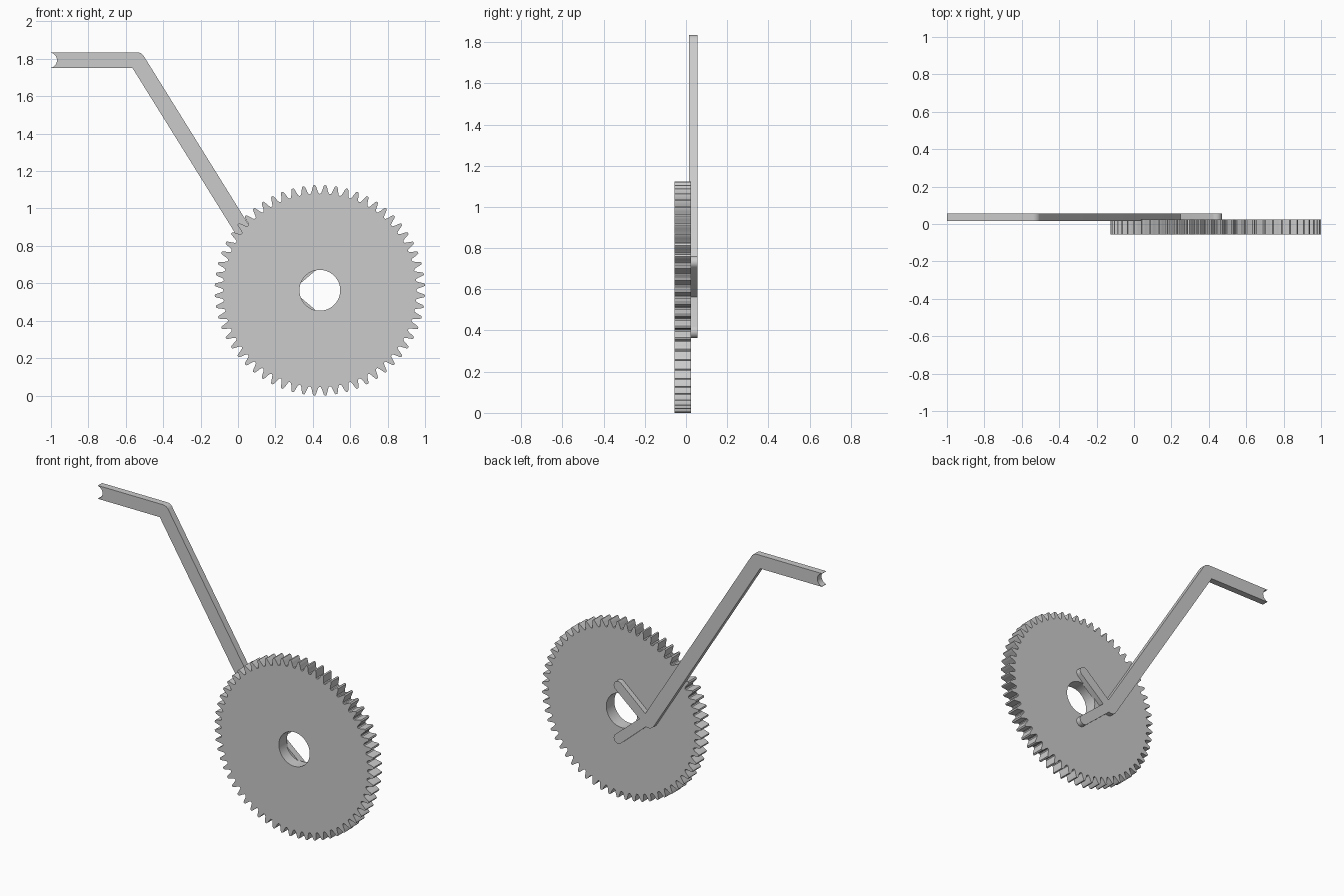
import bpy, bmesh
from math import radians, degrees, cos, sin, tan, pi, atan2

if "Cube" in bpy.data.objects:
    bpy.data.objects.remove(bpy.data.objects["Cube"])

GX, GZ = 0.4375, 0.5625          # gear axis


def arc(cx, cz, r, a0, a1, n):
    """Points on an arc in the XZ plane, angles in degrees."""
    angles = [radians(a0 + (a1 - a0) * i / n) for i in range(n + 1)]
    return [(cx + r * cos(a), cz + r * sin(a)) for a in angles]


def plate(name, loops, y0, y1):
    """Fill closed XZ outlines (later ones are holes) and extrude along y."""
    bm = bmesh.new()
    for pts in loops:
        vs = [bm.verts.new((x, y0, z)) for x, z in pts]
        for i, v in enumerate(vs):
            bm.edges.new((vs[i - 1], v))
    bmesh.ops.triangle_fill(bm, use_beauty=True, use_dissolve=False, edges=bm.edges[:])
    ext = bmesh.ops.extrude_face_region(bm, geom=bm.faces[:], use_keep_orig=True)
    moved = [g for g in ext["geom"] if isinstance(g, bmesh.types.BMVert)]
    bmesh.ops.translate(bm, vec=(0, y1 - y0, 0), verts=moved)
    bmesh.ops.recalc_face_normals(bm, faces=bm.faces[:])
    me = bpy.data.meshes.new(name)
    bm.to_mesh(me)
    bm.free()
    ob = bpy.data.objects.new(name, me)
    bpy.context.collection.objects.link(ob)
    bpy.context.view_layer.objects.active = ob
    ob.select_set(True)
    bpy.ops.object.shade_smooth_by_angle(angle=radians(25))
    ob.select_set(False)
    return ob


# gear wheel: one tooth profile (fraction of pitch, radius) repeated round the rim
TEETH = 60
tooth = [(0.00, 0.516), (0.12, 0.519), (0.21, 0.530), (0.28, 0.543), (0.36, 0.557),
         (0.42, 0.5625), (0.58, 0.5625), (0.64, 0.557), (0.72, 0.543),
         (0.79, 0.530), (0.88, 0.519)]
rim = [(GX + r * cos(2 * pi * (t + f) / TEETH), GZ + r * sin(2 * pi * (t + f) / TEETH))
       for t in range(TEETH) for f, r in tooth]
bore = arc(GX, GZ, 0.109, 0, 360, 64)[:-1]
plate("gear_wheel", [rim, bore], -0.057, 0.024)

# cranked lever: notched handle, long arm and two-pronged fork behind the gear
W = 0.0425                        # half width of the arm
BX, BZ = -0.54, 1.7925            # bend centre
JX = 0.225                        # fork joint centre (z = GZ)
d = degrees(atan2(GZ - BZ, JX - BX))
outline = [(-1.0, BZ + W)]
outline += arc(BX, BZ, W, 90, d + 90, 8)                 # rounded outer bend
outline += [(0.248, 0.606)]                              # arm meets upper prong
outline += arc(0.44, GZ + 0.168, 0.031, 130, -50, 12)    # upper prong tip
outline += [(0.29, GZ)]                                  # crotch of the fork
outline += arc(0.44, GZ - 0.168, 0.031, 50, -130, 12)    # lower prong tip
outline += arc(JX, GZ, W, -65, d - 90, 8)                # rounded arm end
outline += [(BX - W * tan(radians(-d / 2)), BZ - W)]     # inner bend
outline += [(-1.0, BZ - W)]
outline += arc(-1.009, BZ, 0.041, -77, 77, 14)           # notch in handle end
plate("fork_lever", [outline], 0.015, 0.057)
